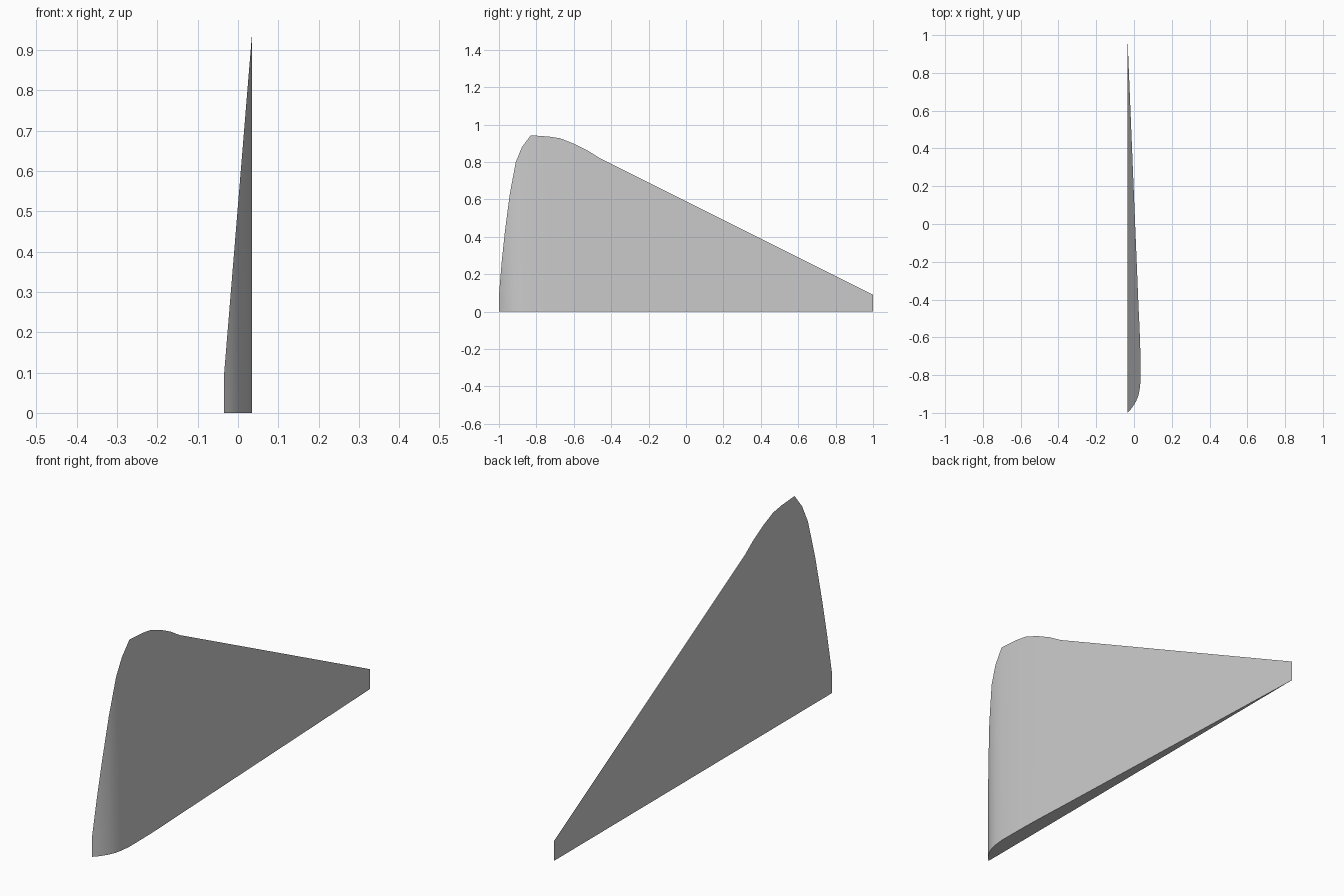
import bpy
import bmesh

cube = bpy.data.objects.get("Cube")
if cube:
    bpy.data.objects.remove(cube, do_unlink=True)

HALF = 0.035    # half thickness
RIM = 0.09      # height of the upright rim
PEAK = 0.943

# Side outline (y, z) of the upper edge, from nose to tail
OUTLINE = [(-1, RIM), (-0.985, 0.27), (-0.968, 0.43), (-0.942, 0.63), (-0.91, 0.8),
           (-0.877, 0.88), (-0.83, PEAK), (-0.733, 0.936), (-0.674, 0.927),
           (-0.6, 0.898), (-0.524, 0.86), (-0.455, 0.817), (1, RIM)]


def skin_x(z):
    """The upper edge lies on the sloping back plane, which sets its x."""
    return -HALF + 2 * HALF * (z - RIM) / (PEAK - RIM)


bm = bmesh.new()
top = [bm.verts.new((skin_x(z), y, z)) for y, z in OUTLINE]
base = [bm.verts.new((skin_x(z), y, 0)) for y, z in OUTLINE]

# Curved outer skin
for i in range(len(OUTLINE) - 1):
    skin = bm.faces.new((base[i], base[i + 1], top[i + 1], top[i]))
    skin.smooth = True

# Flat underside, sloping back and upright rim
bm.faces.new(base[::-1])
bm.faces.new(top)
bm.faces.new((base[0], top[0], top[-1], base[-1]))
bmesh.ops.recalc_face_normals(bm, faces=bm.faces[:])

mesh = bpy.data.meshes.new("curved_fin")
bm.to_mesh(mesh)
bm.free()
fin = bpy.data.objects.new("curved_fin", mesh)
bpy.context.collection.objects.link(fin)

# Plain grey
grey = bpy.data.materials.new("light_grey")
grey.use_nodes = True
colour = (0.6, 0.6, 0.6, 1)
grey.diffuse_color = colour
grey.node_tree.nodes["Principled BSDF"].inputs["Base Color"].default_value = colour
mesh.materials.append(grey)

bpy.ops.object.select_all(action="DESELECT")
fin.select_set(True)
bpy.context.view_layer.objects.active = fin
bpy.ops.object.shade_smooth_by_angle(angle=0.6)
